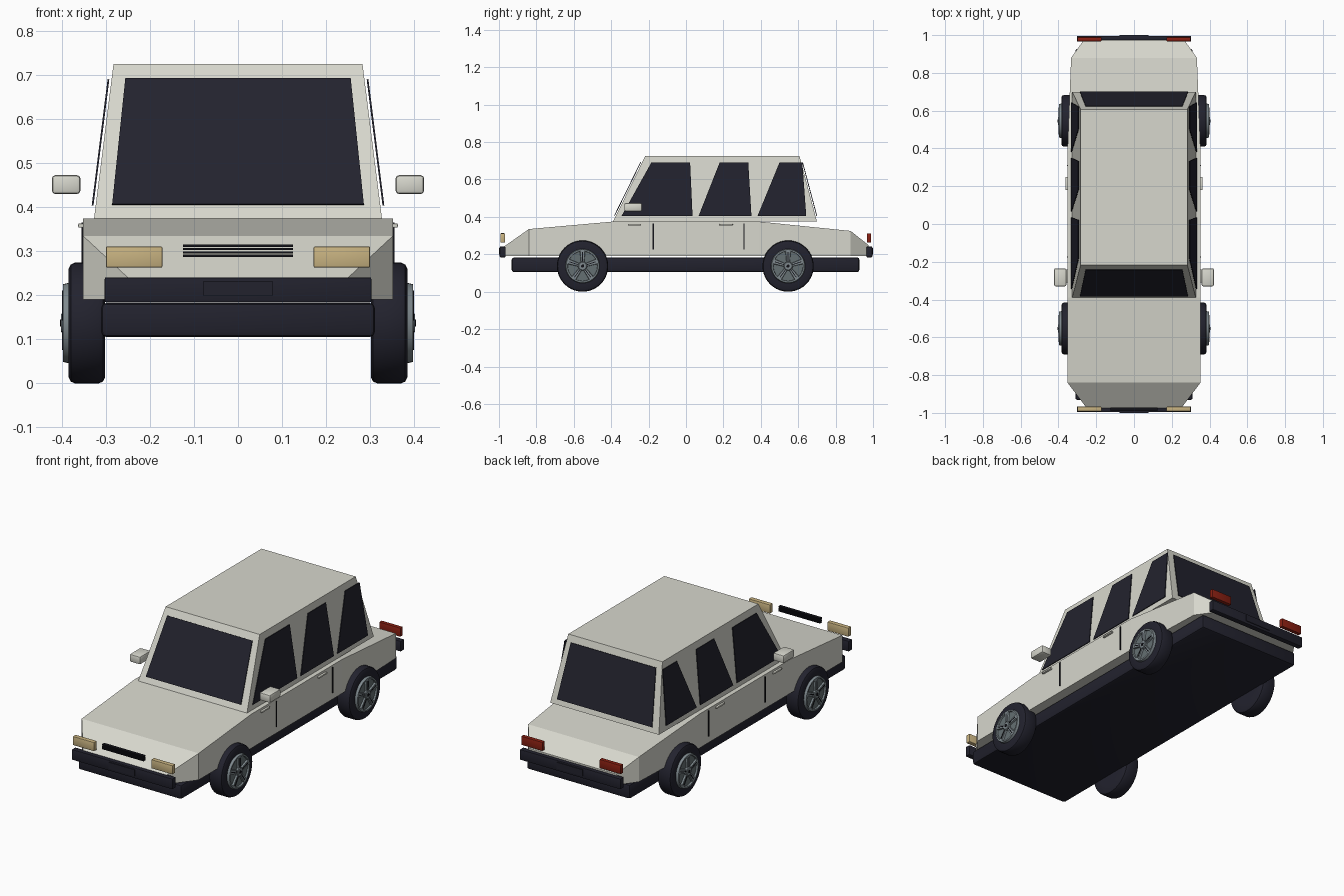
import bpy, bmesh, math
from mathutils import Vector, Matrix

if "Cube" in bpy.data.objects:
    bpy.data.objects.remove(bpy.data.objects["Cube"], do_unlink=True)


def material(name, rgb):
    m = bpy.data.materials.new(name)
    m.use_nodes = True
    m.diffuse_color = (*rgb, 1)
    m.node_tree.nodes["Principled BSDF"].inputs["Base Color"].default_value = (*rgb, 1)
    return m


PAINT = material("cream paint", (0.68, 0.68, 0.61))
DARK = material("dark rubber and glass", (0.016, 0.016, 0.027))
BLACK = material("black trim", (0.006, 0.006, 0.009))
LAMP = material("amber headlight", (0.58, 0.45, 0.22))
RED = material("red tail light", (0.25, 0.014, 0.006))
RIM = material("steel rim", (0.21, 0.25, 0.27))
RIM_DARK = material("shaded rim", (0.13, 0.16, 0.17))


def finish(name, bm, mat, smooth=False):
    bmesh.ops.recalc_face_normals(bm, faces=bm.faces)
    mesh = bpy.data.meshes.new(name)
    bm.to_mesh(mesh)
    bm.free()
    mesh.materials.append(mat)
    ob = bpy.data.objects.new(name, mesh)
    bpy.context.collection.objects.link(ob)
    if smooth:
        bpy.ops.object.select_all(action="DESELECT")
        ob.select_set(True)
        bpy.context.view_layer.objects.active = ob
        bpy.ops.object.shade_smooth_by_angle(angle=math.radians(35))
    return ob


def box(name, x, y, z, mat, bevel=0.0, segments=2):
    """Box from (min, max) ranges, with optional rounded edges."""
    lo, hi = Vector((x[0], y[0], z[0])), Vector((x[1], y[1], z[1]))
    bm = bmesh.new()
    bmesh.ops.create_cube(bm, size=1)
    for v in bm.verts:
        v.co = Vector(v.co[i] * (hi[i] - lo[i]) + (hi[i] + lo[i]) / 2 for i in range(3))
    if bevel:
        bmesh.ops.bevel(bm, geom=bm.edges[:], offset=bevel, segments=segments,
                        profile=0.5, affect="EDGES")
    return finish(name, bm, mat, bool(bevel))


def loft(name, rings, mat):
    """Join equal-length rings of points and cap both ends."""
    bm = bmesh.new()
    rows = [[bm.verts.new(p) for p in ring] for ring in rings]
    n = len(rows[0])
    for a, b in zip(rows, rows[1:]):
        for i in range(n):
            j = (i + 1) % n
            bm.faces.new((a[i], a[j], b[j], b[i]))
    bm.faces.new(rows[0])
    bm.faces.new(rows[-1])
    return finish(name, bm, mat)


def pane(name, pts, outward, gap, mat):
    """Thin plate held just off a sloping surface."""
    pts = [Vector(p) for p in pts]
    n = (pts[1] - pts[0]).cross(pts[2] - pts[0]).normalized()
    if n.dot(Vector(outward)) < 0:
        n.negate()
    return loft(name, [[p + n * d for p in pts] for d in (gap, gap + 0.004)], mat)


def lathe(name, profile, side, y, z, mat, closed=True):
    """Turn an (x, radius) profile about the axle."""
    bm = bmesh.new()
    steps = 40
    rows = []
    for k in range(steps):
        a = math.tau * k / steps
        rows.append([bm.verts.new((side * x, y + r * math.sin(a), z + r * math.cos(a)))
                     for x, r in profile])
    n = len(profile)
    for k in range(steps):
        a, b = rows[k], rows[(k + 1) % steps]
        for i in range(n if closed else n - 1):
            j = (i + 1) % n
            bm.faces.new((a[i], a[j], b[j], b[i]))
    if not closed:
        bm.faces.new([r[0] for r in rows])
        bm.faces.new([r[-1] for r in rows])
    return finish(name, bm, mat, True)


# Lower body: stations of (y, half width, top height)
BASE = 0.19
stations = [(-0.975, 0.25, 0.24), (-0.84, 0.352, 0.335), (-0.39, 0.352, 0.375),
            (0.39, 0.352, 0.375), (0.88, 0.333, 0.325), (0.975, 0.265, 0.25)]
loft("lower_body", [[(-w, y, BASE), (w, y, BASE), (w, y, t), (-w, y, t)]
                    for y, w, t in stations], PAINT)
box("underbody", (-0.311, 0.311), (-0.932, 0.927), (0.105, 0.183), DARK, 0.012)

# Cabin
Z0, Z1 = 0.375, 0.725


def cabin(z):
    """Half width, front y and rear y of the cabin at a height."""
    t = (z - Z0) / (Z1 - Z0)
    return 0.327 - 0.044 * t, -0.39 + 0.172 * t, 0.70 - 0.093 * t


def cabin_ring(z):
    w, f, r = cabin(z)
    return [(-w, f, z), (w, f, z), (w, r, z), (-w, r, z)]


loft("cabin", [cabin_ring(Z0), cabin_ring(Z1)], PAINT)

# Windscreen and rear window
LOW, HIGH = 0.403, 0.69
for name, idx, out in (("windscreen", 1, -1), ("rear_window", 2, 1)):
    yl, yh = cabin(LOW)[idx], cabin(HIGH)[idx]
    pane(name, [(-0.286, yl, LOW), (0.286, yl, LOW), (0.256, yh, HIGH), (-0.256, yh, HIGH)],
         (0, out, 0), 0.005, DARK)

# Side windows: bottom front, bottom rear, top rear, top front
windows = {"front": (-0.345, 0.035, 0.022, -0.185),
           "middle": (0.067, 0.35, 0.333, 0.18),
           "rear": (0.382, 0.643, 0.622, 0.5)}

for s, side in ((1, "left"), (-1, "right")):
    for label, (a, b, c, d) in windows.items():
        wl, wh = s * cabin(LOW)[0], s * cabin(HIGH)[0]
        pane(f"{side}_{label}_window",
             [(wl, a, LOW), (wl, b, LOW), (wh, c, HIGH), (wh, d, HIGH)],
             (s, 0, 0), 0.005, DARK)

    def xs(a, b):
        return tuple(sorted((s * a, s * b)))

    # Mirror, handles and door seams
    box(f"{side}_mirror", xs(0.358, 0.423), (-0.33, -0.235), (0.43, 0.473), PAINT, 0.008)
    for label, y in (("front", -0.275), ("rear", 0.215)):
        box(f"{side}_{label}_handle", xs(0.35, 0.363), (y - 0.035, y + 0.035),
            (0.354, 0.363), PAINT, 0.002)
    for label, y in (("front", -0.175), ("rear", 0.31)):
        box(f"{side}_{label}_door_seam", xs(0.35, 0.356), (y - 0.003, y + 0.003),
            (0.225, 0.365), BLACK)

    # Lamps
    box(f"{side}_headlight", xs(0.172, 0.3), (-0.992, -0.967), (0.263, 0.311), LAMP, 0.003)
    box(f"{side}_tail_light", xs(0.172, 0.3), (0.967, 0.989), (0.263, 0.311), RED, 0.003)

    # Wheels
    for label, y in (("front", -0.553), ("rear", 0.546)):
        R = 0.137
        tag = f"{side}_{label}"
        lathe(f"{tag}_tyre", [(0.302, 0.085), (0.302, R - 0.014), (0.307, R - 0.004), (0.316, R),
                              (0.371, R), (0.38, R - 0.004), (0.385, R - 0.014), (0.385, 0.085)],
              s, y, R, DARK, closed=False)
        lathe(f"{tag}_rim_dish", [(0.38, 0.088), (0.389, 0.088)], s, y, R, RIM_DARK, closed=False)
        lathe(f"{tag}_rim_ring", [(0.383, 0.078), (0.398, 0.08), (0.398, 0.088), (0.383, 0.092)],
              s, y, R, RIM)
        lathe(f"{tag}_hub", [(0.38, 0.024), (0.399, 0.024), (0.402, 0.02)], s, y, R, RIM,
              closed=False)
        lathe(f"{tag}_hub_cap", [(0.39, 0.009), (0.405, 0.008)], s, y, R, BLACK, closed=False)
        for k in range(5):
            turn = Matrix.Translation((0, y, R)) @ Matrix.Rotation(math.tau * k / 5, 4, "X")
            spoke = [[turn @ Vector((s * x, v, h)) for x, v in
                      ((0.386, -w), (0.386, w), (0.398, w * 0.8), (0.398, -w * 0.8))]
                     for h, w in ((0.012, 0.009), (0.082, 0.015))]
            loft(f"{tag}_spoke_{k + 1}", spoke, RIM)
            groove = [[turn @ Vector((s * x, v, h)) for x, v in
                       ((0.397, -0.002), (0.397, 0.002), (0.4, 0.002), (0.4, -0.002))]
                      for h in (0.024, 0.074)]
            loft(f"{tag}_spoke_groove_{k + 1}", groove, BLACK)

# Bumpers with blank plates
for name, s in (("front", -1), ("rear", 1)):
    box(f"{name}_bumper", (-0.303, 0.303), sorted((s * 0.965, s * 0.996)), (0.184, 0.241),
        DARK, 0.004)
    box(f"{name}_plate", (-0.078, 0.078), sorted((s * 0.994, s * 1.0)), (0.198, 0.233), DARK)

# Grille slats
for i in range(4):
    z = 0.29 + i * 0.0075
    box(f"grille_slat_{i + 1}", (-0.125, 0.125), (-0.99, -0.972), (z - 0.0025, z + 0.0025), BLACK)
